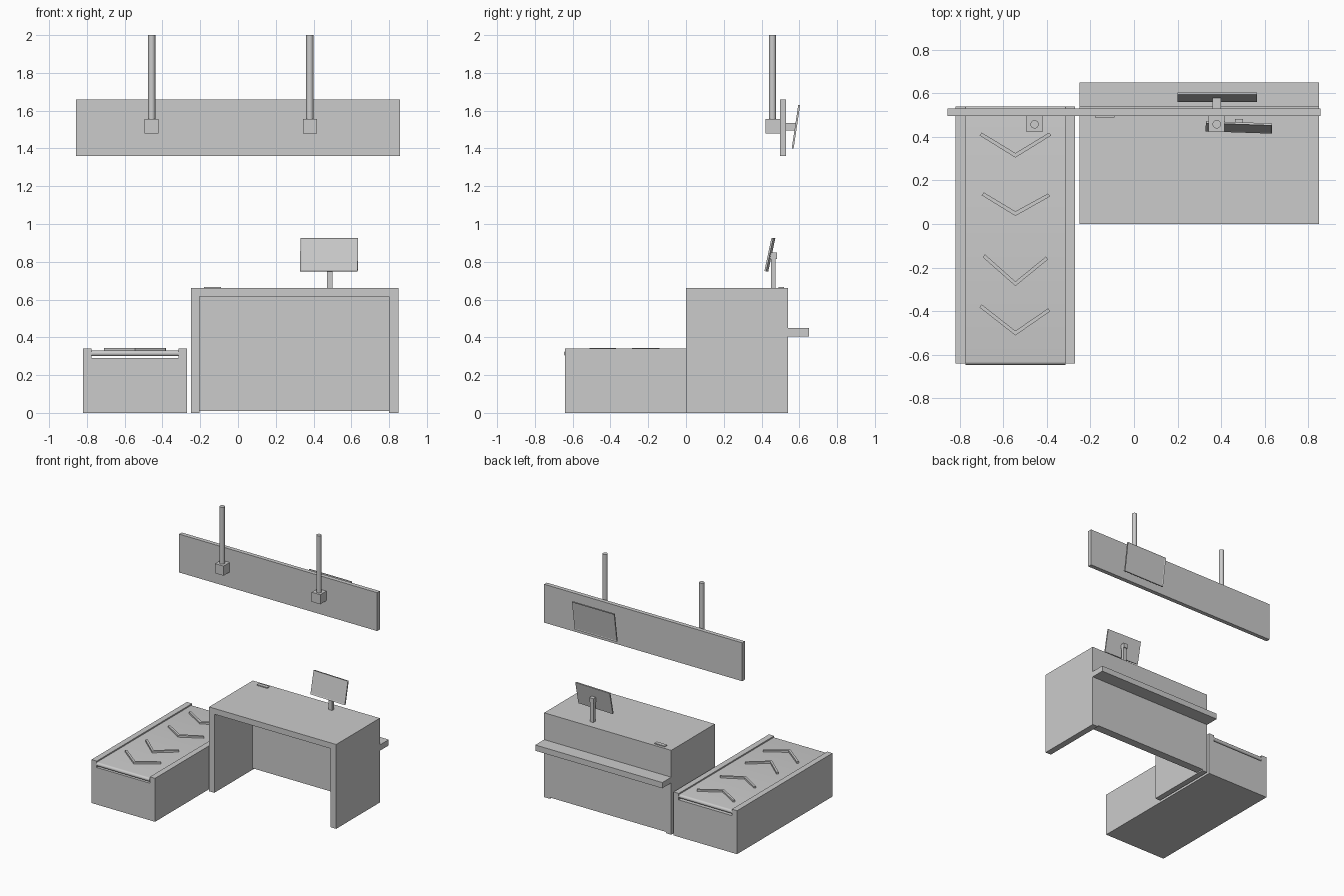
import bpy, bmesh, math
from mathutils import Matrix

if "Cube" in bpy.data.objects:
    bpy.data.objects.remove(bpy.data.objects["Cube"])


def finish(name, bm, smooth=False):
    bmesh.ops.recalc_face_normals(bm, faces=bm.faces)
    mesh = bpy.data.meshes.new(name)
    bm.to_mesh(mesh)
    bm.free()
    ob = bpy.data.objects.new(name, mesh)
    bpy.context.collection.objects.link(ob)
    if smooth:
        bpy.context.view_layer.objects.active = ob
        ob.select_set(True)
        bpy.ops.object.shade_smooth_by_angle(angle=math.radians(40))
        ob.select_set(False)
    return ob


def box(name, x0, x1, y0, y1, z0, z1):
    bm = bmesh.new()
    m = Matrix.Translation(((x0 + x1) / 2, (y0 + y1) / 2, (z0 + z1) / 2))
    bmesh.ops.create_cube(bm, size=1, matrix=m @ Matrix.Diagonal((x1 - x0, y1 - y0, z1 - z0, 1)))
    return finish(name, bm)


def prism(name, profile, axis, a, b, smooth=False):
    """Extrude a closed 2D profile along an axis from a to b."""
    place = {'X': lambda u, v: (a, u, v), 'Y': lambda u, v: (u, a, v), 'Z': lambda u, v: (u, v, a)}[axis]
    bm = bmesh.new()
    face = bm.faces.new([bm.verts.new(place(u, v)) for u, v in profile])
    ext = bmesh.ops.extrude_face_region(bm, geom=[face])
    shift = [b - a if axis == k else 0 for k in 'XYZ']
    bmesh.ops.translate(bm, vec=shift, verts=[g for g in ext['geom'] if isinstance(g, bmesh.types.BMVert)])
    return finish(name, bm, smooth)


def screen(name, loc, width, height, tilt, turn, facing):
    """Thin tilted panel with a bezel on the facing side (+1 back, -1 front)."""
    bm = bmesh.new()
    bmesh.ops.create_cube(bm, size=1, matrix=Matrix.Diagonal((width, 0.01, height, 1)))
    bm.normal_update()
    front = [f for f in bm.faces if f.normal.y * facing > 0.9]
    bmesh.ops.inset_region(bm, faces=front, thickness=0.01, depth=0)
    bmesh.ops.translate(bm, vec=(0, -0.003 * facing, 0), verts=front[0].verts)
    ob = finish(name, bm)
    ob.location = loc
    ob.rotation_euler = (math.radians(-tilt), 0, math.radians(turn))
    return ob


# Desk: open-fronted frame, back panel and rear ledge
prism("desk_frame", [(-.25, 0), (-.205, 0), (-.205, .615), (.80, .615),
                     (.80, 0), (.85, 0), (.85, .66), (-.25, .66)], 'Y', 0, .54)
box("desk_back_panel", -.205, .80, .475, .54, .01, .615)
box("rear_ledge", -.25, .85, .54, .65, .405, .45)
box("desk_top_pad", -.18, -.09, .49, .52, .66, .667)

# Desk monitor
box("monitor_post", .47, .50, .45, .475, .66, .82)
box("monitor_mount", .465, .50, .445, .482, .815, .85)
screen("monitor_screen", (.482, .444, .838), .305, .18, 12, -2, -1)

# Baggage conveyor: trough-shaped base with raised side rails
prism("conveyor_base", [(-.82, 0), (-.27, 0), (-.27, .34), (-.315, .34),
                        (-.315, .29), (-.775, .29), (-.775, .34), (-.82, .34)], 'Y', -.64, .54)

# Belt loop with rounded ends
r, n = .015, 10
loop = [(-.632 - r * math.sin(math.pi * i / n), .315 + r * math.cos(math.pi * i / n)) for i in range(n + 1)]
loop += [(.525 + r * math.sin(math.pi * i / n), .315 - r * math.cos(math.pi * i / n)) for i in range(n + 1)]
prism("conveyor_belt", loop, 'X', -.775, -.315, True)

# Chevron ribs: left x, right x, left top y, right top y, apex y
for i, (xl, xr, yl, yr, ya) in enumerate([(-.71, -.38, .42, .42, .305), (-.70, -.385, .145, .14, .037),
                                          (-.695, -.395, -.14, -.15, -.285), (-.71, -.385, -.37, -.388, -.512)]):
    w, xm = .021, -.545
    prism(f"chevron_rib_{i + 1}", [(xl, yl - .013), (xm, ya), (xr, yr - .013), (xr - .01, yr),
                                   (xm, ya + w), (xl + .01, yl)], 'Z', .328, .344)

# Hanging sign board with two ceiling poles
box("sign_board", -.858, .857, .497, .53, 1.36, 1.66)
for side, x in (("left", -.457), ("right", .38)):
    box(f"{side}_pole_bracket", x - .037, x + .037, .422, .497, 1.48, 1.555)
    ring = [(x + .019 * math.cos(math.tau * i / 24), .458 + .019 * math.sin(math.tau * i / 24)) for i in range(24)]
    prism(f"{side}_pole", ring, 'Z', 1.555, 2, True)

# Display on the back of the sign
box("display_arm", .36, .40, .53, .58, 1.495, 1.535)
screen("display_screen", (.382, .582, 1.515), .365, .232, 8.5, 0, 1)
